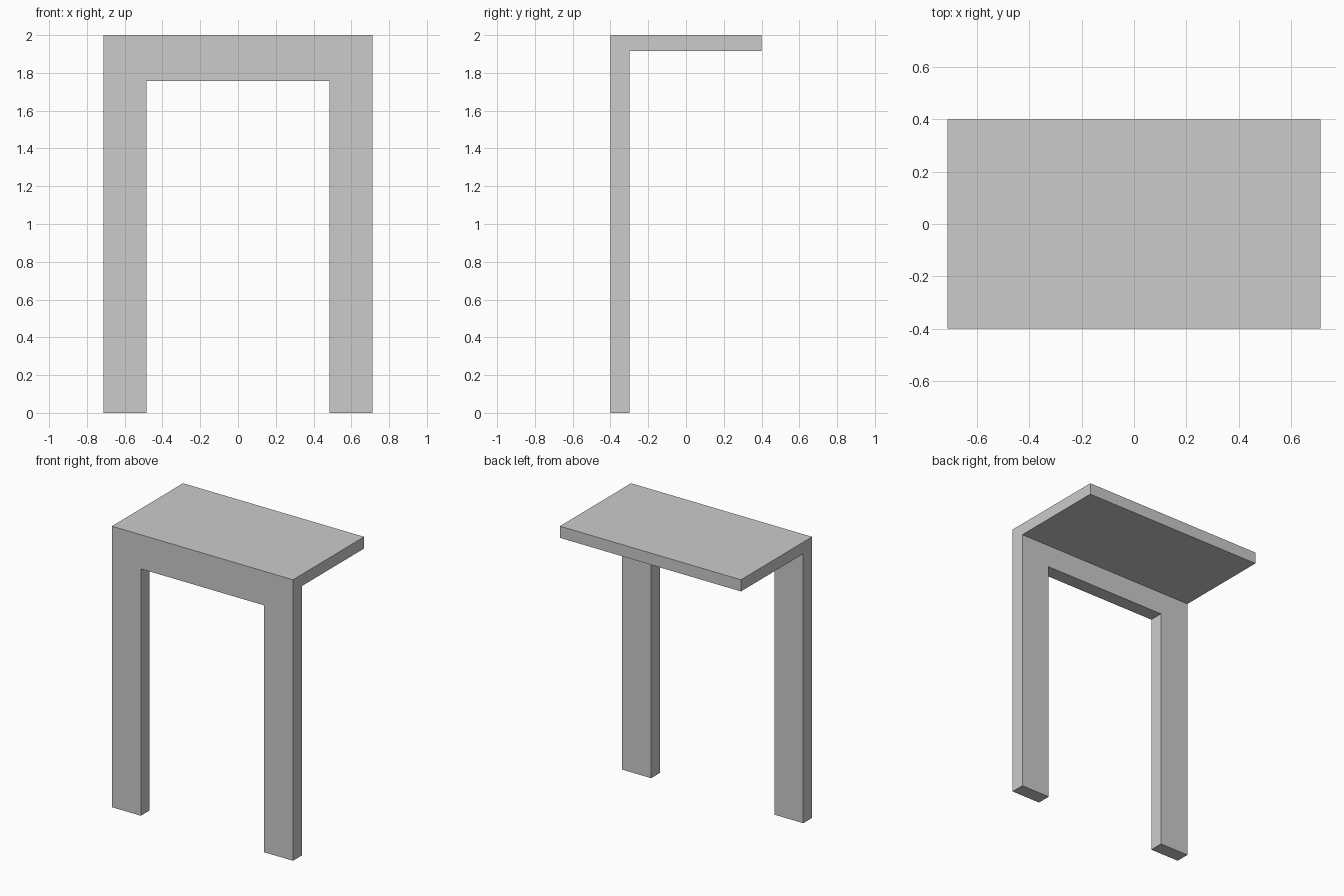
import bpy, bmesh

if "Cube" in bpy.data.objects:
    bpy.data.objects.remove(bpy.data.objects["Cube"])

W, IN = 0.713, 0.485           # half width, half opening width
FRONT, BACK, REAR = -0.4, -0.3, 0.4
TOP, SLAB, OPEN = 2.0, 1.917, 1.757

bm = bmesh.new()

# Front frame: upside-down U profile, extruded back
half = [(IN, OPEN), (IN, 0), (W, 0), (W, TOP)]
profile = half + [(-x, z) for x, z in reversed(half)]
face = bm.faces.new([bm.verts.new((x, FRONT, z)) for x, z in profile])
geom = bmesh.ops.extrude_face_region(bm, geom=[face], use_keep_orig=True)["geom"]
bmesh.ops.translate(bm, vec=(0, BACK - FRONT, 0),
                    verts=[v for v in geom if isinstance(v, bmesh.types.BMVert)])
bmesh.ops.recalc_face_normals(bm, faces=bm.faces[:])

# Top slab: upper strip of the frame's back face pulled rearward
bmesh.ops.bisect_plane(bm, geom=bm.verts[:] + bm.edges[:] + bm.faces[:],
                       plane_co=(0, 0, SLAB), plane_no=(0, 0, 1))
strip = [f for f in bm.faces
         if all(abs(v.co.y - BACK) < 1e-4 and v.co.z > SLAB - 1e-4 for v in f.verts)]
slab = bmesh.ops.extrude_discrete_faces(bm, faces=strip)["faces"]
bmesh.ops.translate(bm, vec=(0, REAR - BACK, 0),
                    verts=list({v for f in slab for v in f.verts}))

# Merge coplanar faces so the sides read as one solid
bmesh.ops.dissolve_limit(bm, angle_limit=0.01, verts=bm.verts[:], edges=bm.edges[:])
bmesh.ops.recalc_face_normals(bm, faces=bm.faces[:])

mesh = bpy.data.meshes.new("table_frame_and_top")
bm.to_mesh(mesh)
bm.free()
bpy.context.collection.objects.link(bpy.data.objects.new("table_frame_and_top", mesh))
